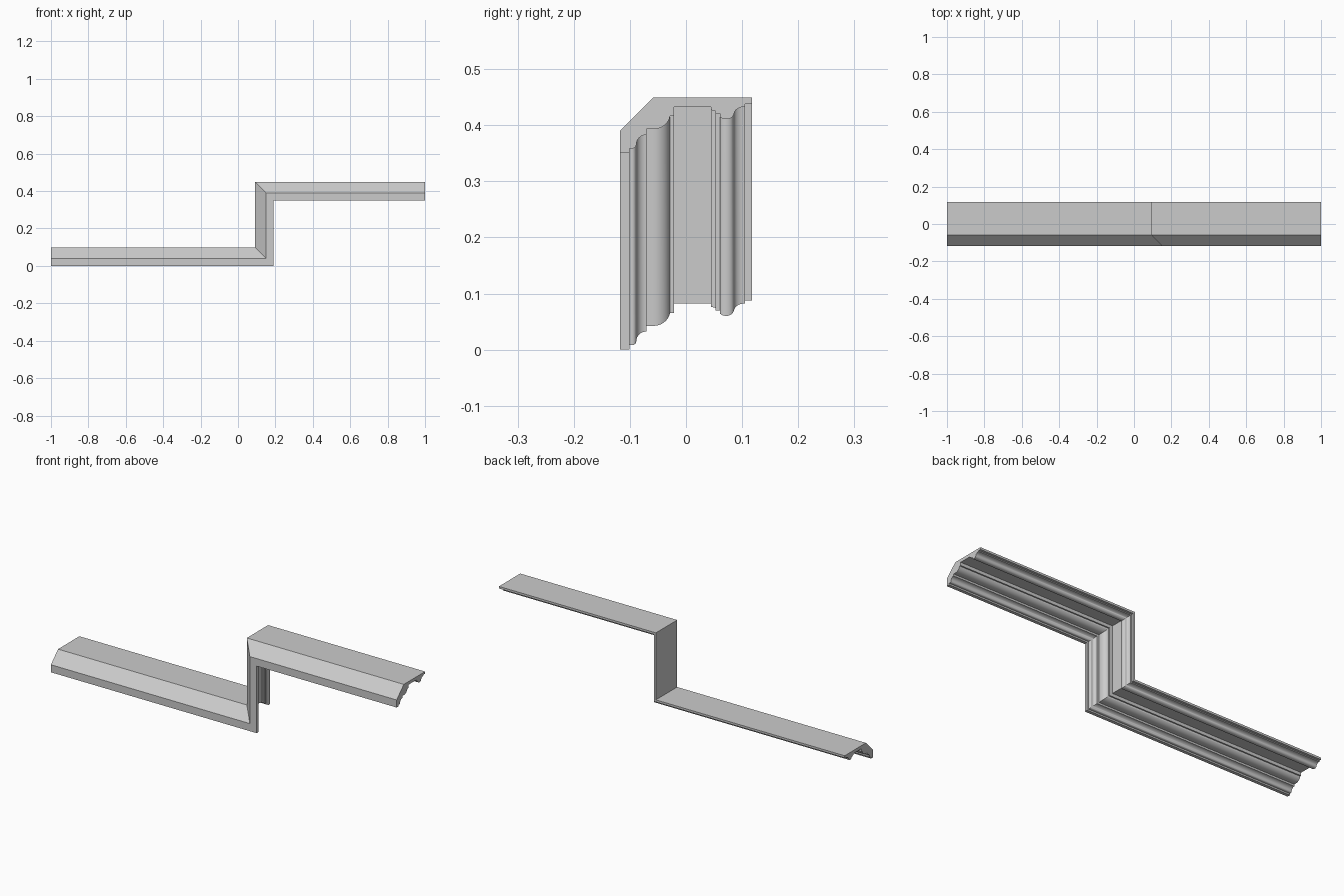
import bpy, bmesh, math

if "Cube" in bpy.data.objects:
    bpy.data.objects.remove(bpy.data.objects["Cube"])

TOP = 0.0985      # top of the lower run
RISE = 0.3505     # height difference between the runs
RISER_X = 0.092   # outer face of the vertical run


def arc(cy, cz, ry, rz, a0, a1, n=8):
    """Elliptical arc in the profile plane (degrees)."""
    pts = []
    for i in range(n + 1):
        a = math.radians(a0 + (a1 - a0) * i / n)
        pts.append((cy + ry * math.cos(a), cz + rz * math.sin(a)))
    return pts


# Moulding cross-section (y, z), from the front lip to the back
profile = [(-0.1175, 0.0395), (-0.1175, 0.0), (-0.101, 0.0), (-0.101, 0.008)]
# small ogee
profile += arc(-0.096, 0.0155, 0.0075, 0.0075, -110, 0, 6)
profile += arc(-0.070, 0.0155, 0.0185, 0.0170, 180, 90, 8)[1:]
# large rounded ovolo
profile += [(-0.070, 0.0425)]
profile += arc(-0.058, 0.0705, 0.030, 0.028, -90, -10, 10)
# fillet, flat soffit and small steps
profile += [(-0.0215, 0.0656), (-0.0215, 0.082), (0.045, 0.082),
            (0.045, 0.0765), (0.053, 0.0745), (0.053, 0.070), (0.0605, 0.070),
            (0.0605, 0.0645)]
# back ogee: bead then cove
profile += arc(0.0715, 0.0700, 0.0135, 0.0098, -140, -10, 8)
profile += arc(0.1050, 0.0690, 0.0195, 0.0135, 175, 90, 8)
# back lip, top and front chamfer
profile += [(0.105, 0.0875), (0.1175, 0.0875), (0.1175, TOP), (-0.0585, TOP)]

# Sweep the section along the stepped path with mitred corners
bm = bmesh.new()
rings = [[], [], [], []]
for y, z in profile:
    xm = RISER_X + TOP - z
    for ring, co in zip(rings, [(-1, y, z), (xm, y, z),
                                (xm, y, z + RISE), (1, y, z + RISE)]):
        ring.append(bm.verts.new(co))
n = len(profile)
for a, b in zip(rings, rings[1:]):
    for i in range(n):
        j = (i + 1) % n
        bm.faces.new((a[i], a[j], b[j], b[i]))
bm.faces.new(rings[0])
bm.faces.new(rings[-1])
bmesh.ops.recalc_face_normals(bm, faces=bm.faces)

mesh = bpy.data.meshes.new("stepped_moulding")
bm.to_mesh(mesh)
bm.free()
moulding = bpy.data.objects.new("stepped_moulding", mesh)
bpy.context.collection.objects.link(moulding)
bpy.context.view_layer.objects.active = moulding
moulding.select_set(True)
bpy.ops.object.shade_smooth_by_angle(angle=math.radians(30))
